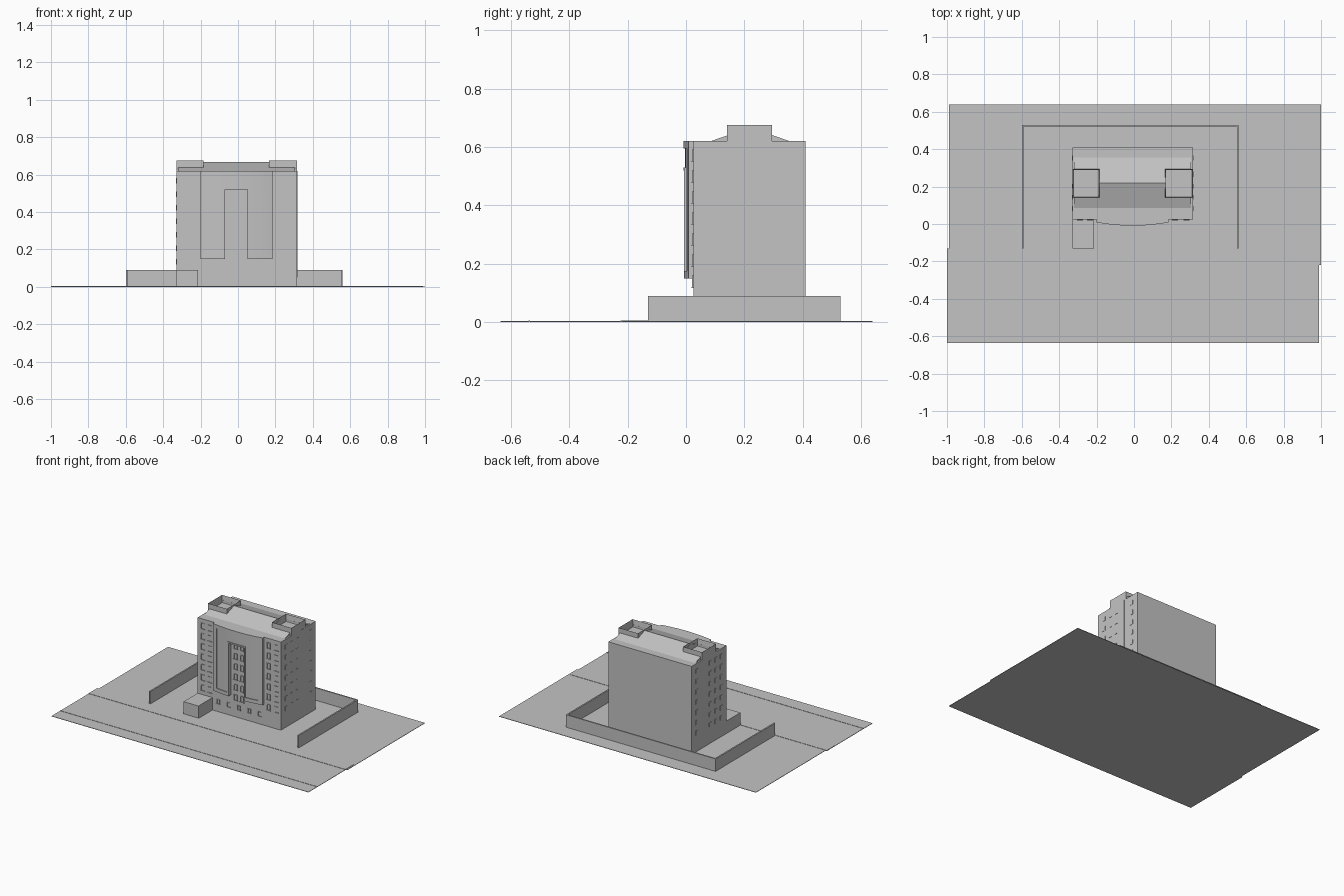
import bpy
import bmesh
from mathutils import Vector

cube = bpy.data.objects.get("Cube")
if cube:
    bpy.data.objects.remove(cube, do_unlink=True)

grey = bpy.data.materials.new("plain_grey")
grey.use_nodes = True
tone = (0.55, 0.55, 0.55, 1)
grey.diffuse_color = tone
grey.node_tree.nodes["Principled BSDF"].inputs["Base Color"].default_value = tone


def finish(name, bm):
    bmesh.ops.recalc_face_normals(bm, faces=bm.faces)
    mesh = bpy.data.meshes.new(name)
    bm.to_mesh(mesh)
    bm.free()
    mesh.materials.append(grey)
    obj = bpy.data.objects.new(name, mesh)
    bpy.context.collection.objects.link(obj)
    return obj


def add_prism(bm, points, direction):
    """Extrude a closed outline along a direction."""
    face = bm.faces.new([bm.verts.new(p) for p in points])
    out = bmesh.ops.extrude_face_region(bm, geom=[face], use_keep_orig=True)
    moved = [v for v in out["geom"] if isinstance(v, bmesh.types.BMVert)]
    bmesh.ops.translate(bm, verts=moved, vec=Vector(direction))


def add_box(bm, x0, x1, y0, y1, z0, z1):
    outline = [(x0, y0, z0), (x1, y0, z0), (x1, y1, z0), (x0, y1, z0)]
    add_prism(bm, outline, (0, 0, z1 - z0))


def boxes(name, extents):
    bm = bmesh.new()
    for e in extents:
        add_box(bm, *e)
    return finish(name, bm)


# Ground: lot, road and the raised pavements beside it
boxes("lot", [(-0.99, 1, -0.22, 0.64, 0, 0.003)])
boxes("road", [(-1, 0.99, -0.635, -0.22, 0, 0.003)])
boxes("pavement", [(-1, 0.99, -0.225, -0.13, 0, 0.005)])
boxes("road_kerb", [(-1, 0.99, -0.54, -0.534, 0, 0.005)])

# Boundary wall around the back and both sides
boxes("boundary_wall", [
    (-0.6, -0.59, -0.13, 0.53, 0, 0.09),
    (0.55, 0.56, -0.13, 0.53, 0, 0.09),
    (-0.59, 0.55, 0.52, 0.53, 0, 0.09),
])

# Main block and entrance porch
LEFT, RIGHT, FRONT, BACK, TOP = -0.33, 0.315, 0.025, 0.41, 0.62
boxes("main_block", [(LEFT, RIGHT, FRONT, BACK, 0, TOP)])
boxes("porch", [(LEFT, -0.215, -0.13, FRONT, 0, 0.09)])

# Bowed front bay: an upside-down U with raised rims
MID, HALF = -0.007, 0.193


def bow(x):
    return -0.003 + 0.018 * ((x - MID) / HALF) ** 2


def add_bow(bm, x0, x1, z0, z1, proud=0.0):
    steps = max(1, round((x1 - x0) / 0.02))
    xs = [x0 + (x1 - x0) * i / steps for i in range(steps + 1)]
    outline = [(x, bow(x) - proud, z0) for x in xs]
    outline += [(x1, FRONT + 0.005, z0), (x0, FRONT + 0.005, z0)]
    add_prism(bm, outline, (0, 0, z1 - z0))


bay = bmesh.new()
rim = bmesh.new()
legs = [(-0.2, -0.07), (0.05, 0.185)]
for x0, x1 in legs:
    add_bow(bay, x0, x1, 0.15, 0.52)
    add_bow(rim, x0, x1, 0.15, 0.175, 0.006)
add_bow(bay, -0.2, 0.185, 0.52, TOP)
for x0, x1, z1 in [(-0.2, -0.17, 0.595), (0.155, 0.185, 0.595),
                   (-0.08, -0.07, 0.53), (0.05, 0.06, 0.53)]:
    add_bow(rim, x0, x1, 0.175, z1, 0.006)
add_bow(rim, -0.2, 0.185, 0.595, TOP, 0.006)
add_bow(rim, -0.07, 0.05, 0.52, 0.53, 0.006)
finish("bowed_bay", bay)
finish("bay_rim", rim)

# Front windows: pane frames with a sill, in columns of seven
floors = [0.12 + 0.072 * i for i in range(7)]
frames = bmesh.new()


def front_window(x, z, w, h):
    y = FRONT - 0.004
    add_box(frames, x - w, x - w + 0.004, y, FRONT, z, z + h)
    add_box(frames, x + w - 0.004, x + w, y, FRONT, z, z + h)
    add_box(frames, x - w, x + w, y, FRONT, z + h, z + h + 0.004)
    add_box(frames, x - w - 0.002, x + w + 0.002, y - 0.002, FRONT, z - 0.004, z)


for z in floors:
    for x in (-0.29, -0.235, 0.22, 0.28):
        front_window(x, z, 0.014, 0.035)
    if z < 0.5:
        for x in (-0.035, 0.015):
            front_window(x, z, 0.014, 0.035)
for i in range(5):
    front_window(-0.17 + 0.08 * i, 0.06, 0.012, 0.025)
finish("front_windows", frames)

# Side windows: thin plates with a rib on the left wall
plates = []
for z in floors:
    for y in (0.07, 0.13, 0.19, 0.34):
        plates.append((LEFT - 0.002, LEFT, y, y + 0.025, z, z + 0.03))
        plates.append((RIGHT, RIGHT + 0.002, y, y + 0.025, z, z + 0.03))
boxes("side_windows", plates)
boxes("side_rib", [(RIGHT, RIGHT + 0.003, 0.25, 0.28, 0.05, TOP)])

# Low pitched roof along the block
roof = bmesh.new()
slope = [(0.085, TOP), (0.22, 0.667), (0.355, TOP)]
add_prism(roof, [(LEFT + 0.01, y, z) for y, z in slope], (RIGHT - LEFT - 0.02, 0, 0))
finish("pitched_roof", roof)

# Open-topped roof boxes at both ends
for name, x0, x1 in (("right_roof_box", LEFT, -0.185), ("left_roof_box", 0.165, RIGHT)):
    y0, y1, t, top = 0.14, 0.295, 0.008, 0.675
    tub = boxes(name, [(x0, x1, y0, y1, TOP, top)])
    bm = bmesh.new()
    bm.from_mesh(tub.data)
    lid = max(bm.faces, key=lambda f: f.calc_center_median().z)
    bmesh.ops.inset_region(bm, faces=[lid], thickness=t)
    bmesh.ops.translate(bm, verts=lid.verts, vec=(0, 0, TOP + 0.005 - top))
    bm.to_mesh(tub.data)
    bm.free()

# Clear the roof ends so the boxes stay hollow
roof_obj = bpy.data.objects["pitched_roof"]
for i, (x0, x1) in enumerate(((LEFT - 0.02, -0.19), (0.17, RIGHT + 0.02))):
    cutter = boxes("roof_cutter_%d" % i, [(x0, x1, 0.145, 0.29, TOP - 0.05, 0.8)])
    cutter.hide_render = True
    cutter.hide_viewport = True
    cut = roof_obj.modifiers.new("clear_box", "BOOLEAN")
    cut.operation = "DIFFERENCE"
    cut.solver = "EXACT"
    cut.object = cutter
